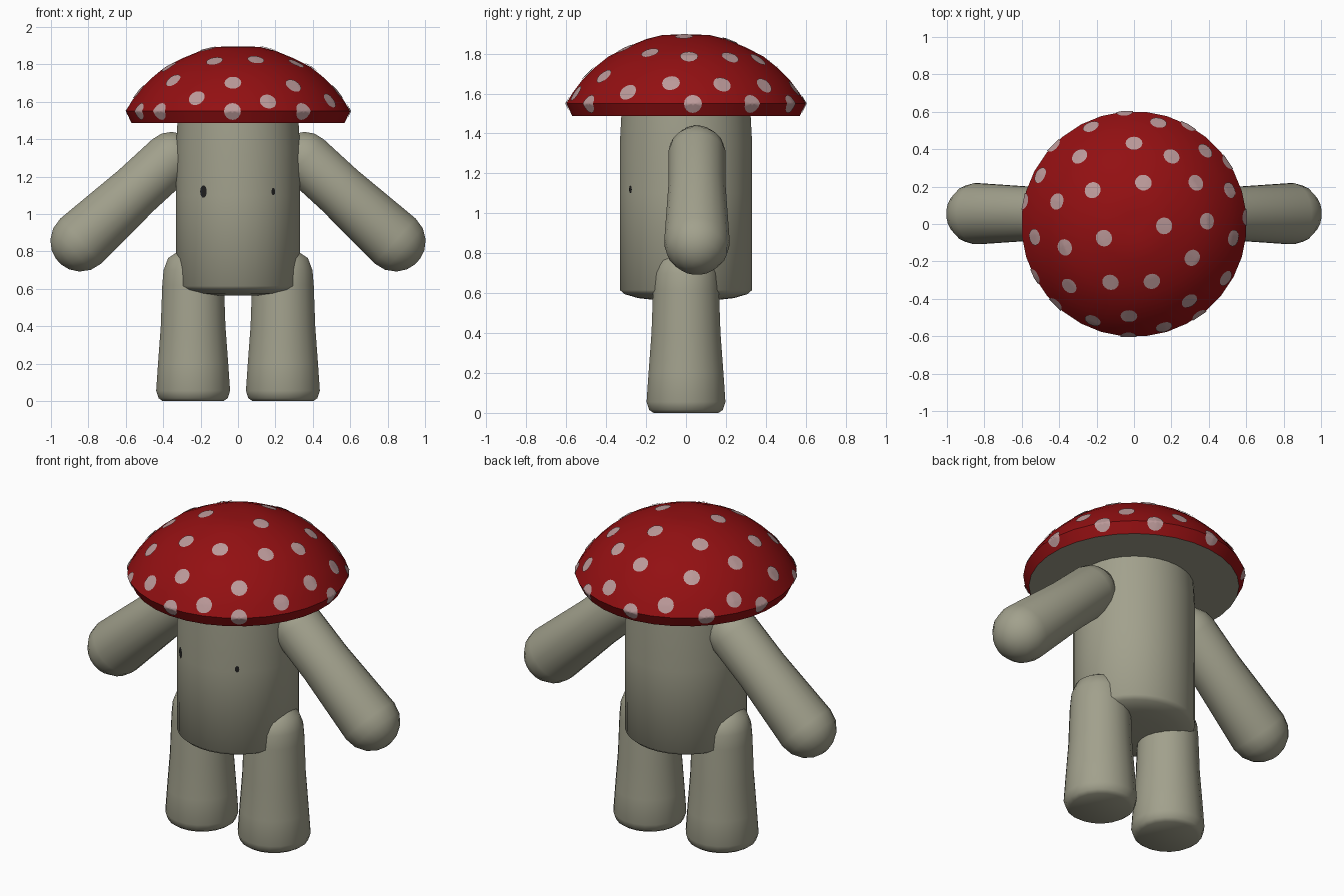
import bpy, math
from mathutils import Vector, Matrix
from mathutils.bvhtree import BVHTree

if "Cube" in bpy.data.objects:
    bpy.data.objects.remove(bpy.data.objects["Cube"])


def material(name, rgb):
    m = bpy.data.materials.new(name)
    m.diffuse_color = (*rgb, 1)
    m.use_nodes = True
    m.node_tree.nodes["Principled BSDF"].inputs["Base Color"].default_value = m.diffuse_color
    return m


STEM = material("stem grey", (0.36, 0.355, 0.265))
RED = material("cap red", (0.29, 0.005, 0.006))
SPOT = material("spot pink", (0.50, 0.32, 0.32))
DARK = material("eye dark", (0.015, 0.015, 0.015))


def make(name, verts, faces, mats, angle=50):
    me = bpy.data.meshes.new(name)
    me.from_pydata(verts, [], faces)
    for m in mats:
        me.materials.append(m)
    ob = bpy.data.objects.new(name, me)
    bpy.context.collection.objects.link(ob)
    bpy.ops.object.select_all(action='DESELECT')
    ob.select_set(True)
    bpy.context.view_layer.objects.active = ob
    bpy.ops.object.shade_smooth_by_angle(angle=math.radians(angle))
    return ob


def lathe(name, profile, n, mats, mat=Matrix()):
    """Revolve (radius, height) points, bottom to top, closing both ends."""
    verts, faces = [], []
    for r, z in profile:
        for i in range(n):
            a = 2 * math.pi * (i + 0.5) / n
            verts.append(mat @ Vector((r * math.cos(a), r * math.sin(a), z)))
    for k in range(len(profile) - 1):
        for i in range(n):
            j = (i + 1) % n
            faces.append((k * n + i, k * n + j, (k + 1) * n + j, (k + 1) * n + i))
    faces.append(tuple(reversed(range(n))))
    faces.append(tuple(range(len(verts) - n, len(verts))))
    return make(name, verts, faces, mats)


def decal(tree, centre, normal, ru, rv, verts, faces, rings=4, n=16):
    """Thin oval patch draped over a surface."""
    u = Vector((0, 0, 1)).cross(normal)
    u = u.normalized() if u.length > 0.01 else Vector((1, 0, 0))
    v = normal.cross(u)
    base = len(verts)
    pts = [centre] + [centre + u * (ru * k / rings * math.cos(2 * math.pi * i / n))
                      + v * (rv * k / rings * math.sin(2 * math.pi * i / n))
                      for k in range(1, rings + 1) for i in range(n)]
    for p in pts:
        hit = tree.ray_cast(p + normal * 0.3, -normal)
        q = hit[0] if hit[0] else p
        verts.append(q + normal * 0.005)
    for i in range(n):
        j = (i + 1) % n
        faces.append((base, base + 1 + i, base + 1 + j))
        for k in range(rings - 1):
            a, b = base + 1 + k * n, base + 1 + (k + 1) * n
            faces.append((a + i, b + i, b + j, a + j))


def surface(ob):
    return BVHTree.FromPolygons([v.co for v in ob.data.vertices],
                                [p.vertices for p in ob.data.polygons])


# Body
body = lathe("body", [(0.15, 0.565), (0.24, 0.575), (0.31, 0.595), (0.332, 0.615),
                      (0.333, 1.1), (0.333, 1.35), (0.325, 1.5)], 32, [STEM])

# Cap, grey underneath
CAP = [(0.572, 1.487), (0.603, 1.55), (0.57, 1.605), (0.525, 1.665), (0.46, 1.73),
       (0.39, 1.786), (0.30, 1.832), (0.20, 1.873), (0.12, 1.893), (0.05, 1.896)]
cap = lathe("cap", CAP, 32, [RED, STEM])
for p in cap.data.polygons:
    p.material_index = 1 if p.normal.z < -0.9 else 0

# Cap spots, placed by x and y
SPOTS = [(0, .43), (-.29, .36), (.2, .36), (.05, .22), (-.22, .18), (-.41, .12),
         (.33, .22), (.51, .18), (.38, .39), (.16, -.01), (-.16, -.075), (-.37, -.125),
         (-.53, -.07), (.39, .015), (.53, -.075), (.31, -.18), (.49, -.29), (.295, -.41),
         (.095, -.305), (-.125, -.31), (-.345, -.33), (-.027, -.49), (.16, -.55),
         (-.22, -.515), (-.23, .52), (.13, .54), (.29, .525), (-.43, .42), (-.58, .12),
         (-.53, -.28), (.6, .035), (.5, .33), (.35, -.49), (-.03, -.602), (-.42, -.43),
         (-.05, .6), (-.5, .26)]
tree = surface(cap)
verts, faces = [], []
for x, y in SPOTS:
    r, a = math.hypot(x, y), math.atan2(y, x)
    for (r0, z0), (r1, z1) in zip(CAP[1:], CAP[2:]):
        if r >= r1:
            break
    r = min(r, 0.6)
    z = z0 + (z1 - z0) * (r - r0) / (r1 - r0)
    nr, nz = z1 - z0, r0 - r1
    if r > 0.58:          # rim spots wrap over the edge
        nr, nz, z = 1.0, 0.1, 1.55
    normal = Vector((nr * math.cos(a), nr * math.sin(a), nz)).normalized()
    c = Vector((r * math.cos(a), r * math.sin(a), z))
    decal(tree, c, normal, 0.045, 0.045, verts, faces)
make("cap_spots", verts, faces, [SPOT], 80)

# Eyes
tree = surface(body)
verts, faces = [], []
for x, ru, rv in ((-0.183, 0.021, 0.033), (0.187, 0.012, 0.019)):
    c = Vector((x, -math.sqrt(0.333 ** 2 - x * x), 1.12))
    decal(tree, c, Vector((c.x, c.y, 0)).normalized(), ru, rv, verts, faces)
make("eyes", verts, faces, [DARK], 80)

# Arms and legs
ARM_LEN = 0.65
STEPS = [math.radians(d) for d in (8, 25, 45, 67, 90)]
arm = [(0.145 * math.sin(t), -0.145 * math.cos(t)) for t in STEPS]
arm += [(0.145, 0.25)]
arm += [(0.165 * math.sin(t), ARM_LEN + 0.165 * math.cos(t)) for t in reversed(STEPS)]
LEG = [(0.165, 0), (0.187, 0.015), (0.2, 0.055), (0.19, 0.2), (0.175, 0.4),
       (0.167, 0.62), (0.16, 0.7), (0.135, 0.765), (0.08, 0.8), (0.02, 0.81)]
for s, side in ((-1, "left"), (1, "right")):
    shoulder, hand = Vector((s * 0.36, 0.055, 1.295)), Vector((s * 0.835, 0.055, 0.86))
    turn = (hand - shoulder).to_track_quat('Z', 'Y').to_matrix().to_4x4()
    lathe(side + "_arm", arm, 20, [STEM], Matrix.Translation(shoulder) @ turn)
    lathe(side + "_leg", LEG, 20, [STEM], Matrix.Translation((s * 0.24, 0, 0)))
